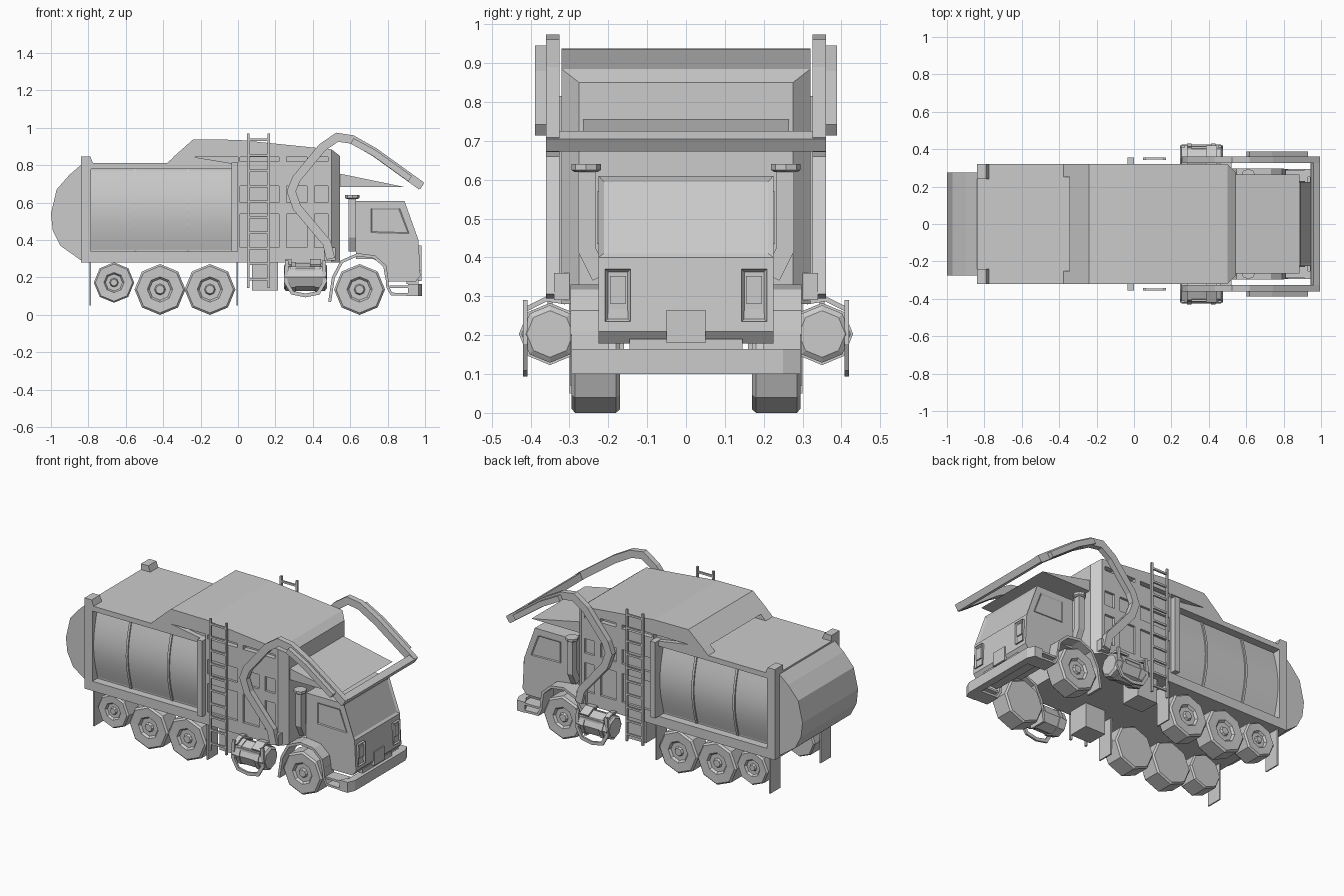
import bpy, bmesh, math
from mathutils import Vector

if "Cube" in bpy.data.objects:
    bpy.data.objects.remove(bpy.data.objects["Cube"])

grey = bpy.data.materials.new("plain_grey")
grey.use_nodes = True
COLOUR = (0.6, 0.6, 0.6, 1)
grey.diffuse_color = COLOUR
grey.node_tree.nodes["Principled BSDF"].inputs["Base Color"].default_value = COLOUR


def finish(name, bm, both=False):
    bmesh.ops.recalc_face_normals(bm, faces=bm.faces)
    mesh = bpy.data.meshes.new(name)
    bm.to_mesh(mesh)
    bm.free()
    mesh.materials.append(grey)
    ob = bpy.data.objects.new(name, mesh)
    bpy.context.collection.objects.link(ob)
    if both:
        mod = ob.modifiers.new("other_side", 'MIRROR')
        mod.use_axis = (False, True, False)
        mod.use_bisect_axis = (False, False, False)
        mod.use_mirror_merge = False
    return ob


def prism(name, pts, a, b, axis='y', both=False, inset=None):
    """Extrude a profile: (x, z) points along y, or (y, z) points along x."""
    bm = bmesh.new()
    place = (lambda p, t: (p[0], t, p[1])) if axis == 'y' else (lambda p, t: (t, p[0], p[1]))
    ends = [[bm.verts.new(place(p, t)) for p in pts] for t in (a, b)]
    for end in ends:
        bm.faces.new(end)
    for i in range(len(pts)):
        j = (i + 1) % len(pts)
        bm.faces.new((ends[0][i], ends[0][j], ends[1][j], ends[1][i]))
    bmesh.ops.recalc_face_normals(bm, faces=bm.faces)
    if inset:
        direction, rim, depth = inset
        bm.normal_update()
        faces = [f for f in bm.faces if f.normal.dot(Vector(direction).normalized()) > 0.98]
        bmesh.ops.inset_individual(bm, faces=faces, thickness=rim, depth=depth)
    return finish(name, bm, both)


def box(name, x, y, z, both=False, inset=None):
    return prism(name, [(x[0], z[0]), (x[1], z[0]), (x[1], z[1]), (x[0], z[1])], *y,
                 both=both, inset=inset)


def strip(name, path, width, a, b, axis='y', both=True):
    """Bent flat bar following a path with mitred corners."""
    pts = [Vector(p) for p in path]
    left, right = [], []
    for i, p in enumerate(pts):
        d0 = (p - pts[max(i - 1, 0)]).normalized() if i else (pts[1] - p).normalized()
        d1 = (pts[i + 1] - p).normalized() if i < len(pts) - 1 else d0
        t = (d0 + d1).normalized()
        n = Vector((-t.y, t.x)) * (width / 2 / max(t.dot(d0), 0.5))
        left.append(p + n)
        right.append(p - n)
    return prism(name, left + right[::-1], a, b, axis, both)


def lathe(name, centre, rings, axis, sides=8):
    """Rings of (offset along axis, radius), mirrored to both sides."""
    bm = bmesh.new()
    loops = []
    for off, r in rings:
        loop = []
        for k in range(sides):
            u, v = r * math.sin(math.tau * k / sides), r * math.cos(math.tau * k / sides)
            rel = {'x': (off, u, v), 'y': (u, off, v), 'z': (u, v, off)}[axis]
            loop.append(bm.verts.new(Vector(centre) + Vector(rel)))
        loops.append(loop)
    for lo, hi in zip(loops, loops[1:]):
        for k in range(sides):
            j = (k + 1) % sides
            bm.faces.new((lo[k], lo[j], hi[j], hi[k]))
    bm.faces.new(loops[0])
    bm.faces.new(loops[-1])
    return finish(name, bm, True)


# Rear container: core, bowed side panels and frame
box("container_core", (-0.84, 0), (-0.27, 0.27), (0.28, 0.81))
box("container_roof", (-0.84, 0), (-0.32, 0.32), (0.78, 0.812))
box("container_sill", (-0.84, 0), (-0.32, 0.32), (0.28, 0.34))
box("rear_post", (-0.84, -0.785), (0.26, 0.32), (0.3, 0.8), True)
box("middle_post", (-0.035, 0), (0.26, 0.355), (0.34, 0.815), True)


def bow(r):
    return [(0.25, 0.34)] + [(r + 0.04 * math.sin(math.pi * k / 10), 0.34 + 0.044 * k)
                             for k in range(11)] + [(0.25, 0.78)]


panel = prism("bowed_panel", bow(0.268), -0.79, -0.03, 'x', True)
for i, x in enumerate((-0.55, -0.265)):
    prism(f"panel_seam_{i}", bow(0.276), x - 0.007, x + 0.007, 'x', True)
prism("tailgate", [(-0.83, 0.81), (-0.9, 0.75), (-0.97, 0.67), (-1, 0.54), (-0.99, 0.45),
                   (-0.95, 0.37), (-0.83, 0.285)], -0.275, 0.275)
prism("rear_corner_cap", [(-0.775, 0.81), (-0.79, 0.848), (-0.84, 0.848), (-0.84, 0.81)],
      0.24, 0.32, both=True)

# Raised hopper with a slot along each side
prism("hopper_roof", [(-0.345, 0.845), (-0.24, 0.938), (0, 0.936), (0.5, 0.885), (0.5, 0.845)],
      -0.32, 0.32)
box("hopper_slot_back", (-0.28, 0.5), (-0.29, 0.29), (0.8, 0.85))
prism("hopper_slot_end", [(-0.38, 0.81), (-0.34, 0.848), (-0.26, 0.848), (-0.03, 0.81)],
      0.25, 0.32, both=True)
box("hopper_core", (0, 0.5), (-0.305, 0.305), (0.28, 0.82))
for i, (lo, hi) in enumerate(((0.28, 0.36), (0.54, 0.6), (0.69, 0.82))):
    box(f"hopper_rail_{i}", (0, 0.5), (0.29, 0.32), (lo, hi), True)
for i, (lo, hi) in enumerate(((0, 0.012), (0.22, 0.26), (0.37, 0.41), (0.48, 0.5))):
    box(f"hopper_rib_{i}", (lo, hi), (0.29, 0.32), (0.3, 0.85), True)

# Tapered front frame of the hopper
nose = box("hopper_front", (0.5, 0.545), (-0.32, 0.32), (0.28, 0.885))
for v in nose.data.vertices:
    if v.co.x > 0.52:
        v.co.y *= 0.86
        v.co.z = min(v.co.z, 0.85)
box("hopper_front_ledge", (0.54, 0.56), (-0.265, 0.265), (0.725, 0.745))
prism("cab_canopy", [(0.545, 0.685), (0.545, 0.755), (0.885, 0.685)], -0.265, 0.265)

# Cab with inset windscreen
prism("cab", [(0.63, 0.3), (0.63, 0.61), (0.89, 0.61), (0.965, 0.4), (0.975, 0.21),
              (0.95, 0.178), (0.8, 0.178), (0.78, 0.27), (0.72, 0.3)], -0.225, 0.225,
      inset=((0.21, 0, 0.075), 0.02, -0.008))
prism("side_window", [(0.71, 0.44), (0.71, 0.57), (0.865, 0.57), (0.915, 0.435)],
      0.22, 0.229, both=True, inset=((0, 1, 0), 0.008, -0.004))
box("headlight", (0.95, 0.982), (0.143, 0.208), (0.235, 0.37), True, ((1, 0, 0), 0.01, -0.01))
box("headlight_bulb", (0.95, 0.98), (0.155, 0.196), (0.282, 0.352), True)
box("number_plate", (0.94, 0.98), (-0.05, 0.05), (0.18, 0.265))
box("grille_bar", (0.9, 0.965), (-0.145, 0.145), (0.165, 0.19))

# Bumper with swept ends and brackets
prism("bumper", [(0.94, 0.1), (0.985, 0.1), (0.985, 0.165), (0.94, 0.165)], -0.25, 0.25)
end = box("bumper_end", (0.93, 0.985), (0.25, 0.295), (0.1, 0.165), True)
for v in end.data.vertices:
    if v.co.y > 0.28:
        v.co.x -= 0.02
strip("bumper_bracket", [(0.795, 0.21), (0.8, 0.15), (0.82, 0.112), (0.94, 0.108)], 0.014, 0.2, 0.295)
box("bracket_top", (0.81, 0.93), (0.21, 0.29), (0.145, 0.158), True)

# Wheels, fenders and mud flaps
for name, x, z, r in (("front_wheel", 0.65, 0.136, 0.136), ("drive_wheel", -0.15, 0.136, 0.136),
                      ("middle_wheel", -0.417, 0.136, 0.136), ("tag_wheel", -0.663, 0.173, 0.108)):
    lathe(name, (x, 0, z), [(0.17, r * 0.93), (0.18, r), (0.285, r), (0.295, r * 0.92),
                            (0.293, r * 0.5), (0.28, r * 0.42), (0.28, r * 0.22),
                            (0.292, r * 0.17)], 'y')
strip("front_fender", [(0.49, 0.07), (0.51, 0.2), (0.555, 0.285), (0.64, 0.322), (0.73, 0.31),
                       (0.785, 0.26), (0.795, 0.2)], 0.016, 0.19, 0.297)
for name, x in (("rear_mud_flap", -0.79), ("middle_mud_flap", -0.003)):
    box(name, (x - 0.004, x + 0.004), (0.2, 0.3), (0.05, 0.28), True)

# Ladders and lockers
for i, x in enumerate((0.055, 0.165)):
    box(f"ladder_rail_{i}", (x - 0.006, x + 0.006), (0.343, 0.356), (0.145, 0.97), True)
for i in range(10):
    z = 0.19 + 0.083 * i
    box(f"ladder_rung_{i}", (0.055, 0.165), (0.344, 0.355), (z - 0.006, z + 0.006), True)
box("locker", (0.075, 0.215), (0.16, 0.29), (0.13, 0.285), True)

# Side tanks with straps and guard hoops
lathe("tank", (0.36, 0.35, 0.203), [(-0.115, 0.06), (-0.105, 0.074), (0.105, 0.074), (0.115, 0.06)], 'x')
for i, x in enumerate((0.295, 0.425)):
    lathe(f"tank_strap_{i}", (x, 0.35, 0.203), [(-0.012, 0.08), (0.012, 0.08)], 'x')
    strip(f"guard_arm_{i}", [(0.31, 0.285), (0.36, 0.293), (0.416, 0.265)], 0.012,
          x - 0.04, x - 0.01 + 0.03 * i, 'x')
strip("guard_hoop", [(0.262, 0.29), (0.255, 0.18), (0.29, 0.118), (0.36, 0.104), (0.43, 0.118),
                     (0.465, 0.18), (0.458, 0.29)], 0.02, 0.408, 0.42)
box("guard_bar", (0.28, 0.44), (0.405, 0.415), (0.235, 0.25), True)

# Exhaust stacks
strip("exhaust_pipe", [(0.22, 0.35), (0.255, 0.42), (0.255, 0.625)], 0.045, 0.592, 0.63, 'x')
lathe("exhaust_cap", (0.611, 0.257, 0.62), [(0, 0.03), (0.005, 0.038), (0.02, 0.038)], 'z')

# Lifting arms joined by a cross bar
strip("lift_arm", [(0.495, 0.3), (0.475, 0.385), (0.315, 0.575), (0.285, 0.66), (0.31, 0.725),
                   (0.45, 0.895), (0.53, 0.95), (0.61, 0.938), (0.73, 0.87), (0.98, 0.69)],
      0.046, 0.325, 0.36)
strip("arm_sleeve", [(0.61, 0.93), (0.73, 0.865), (0.92, 0.728)], 0.034, 0.35, 0.388)
prism("cross_bar", [(0.945, 0.685), (0.975, 0.672), (0.995, 0.705), (0.96, 0.725)], -0.36, 0.36)
box("arm_pivot", (0.46, 0.52), (0.3, 0.34), (0.29, 0.36), True)

# Smooth the bowed panels only
bpy.ops.object.select_all(action='DESELECT')
panel.select_set(True)
bpy.context.view_layer.objects.active = panel
bpy.ops.object.shade_smooth_by_angle(angle=math.radians(30))
